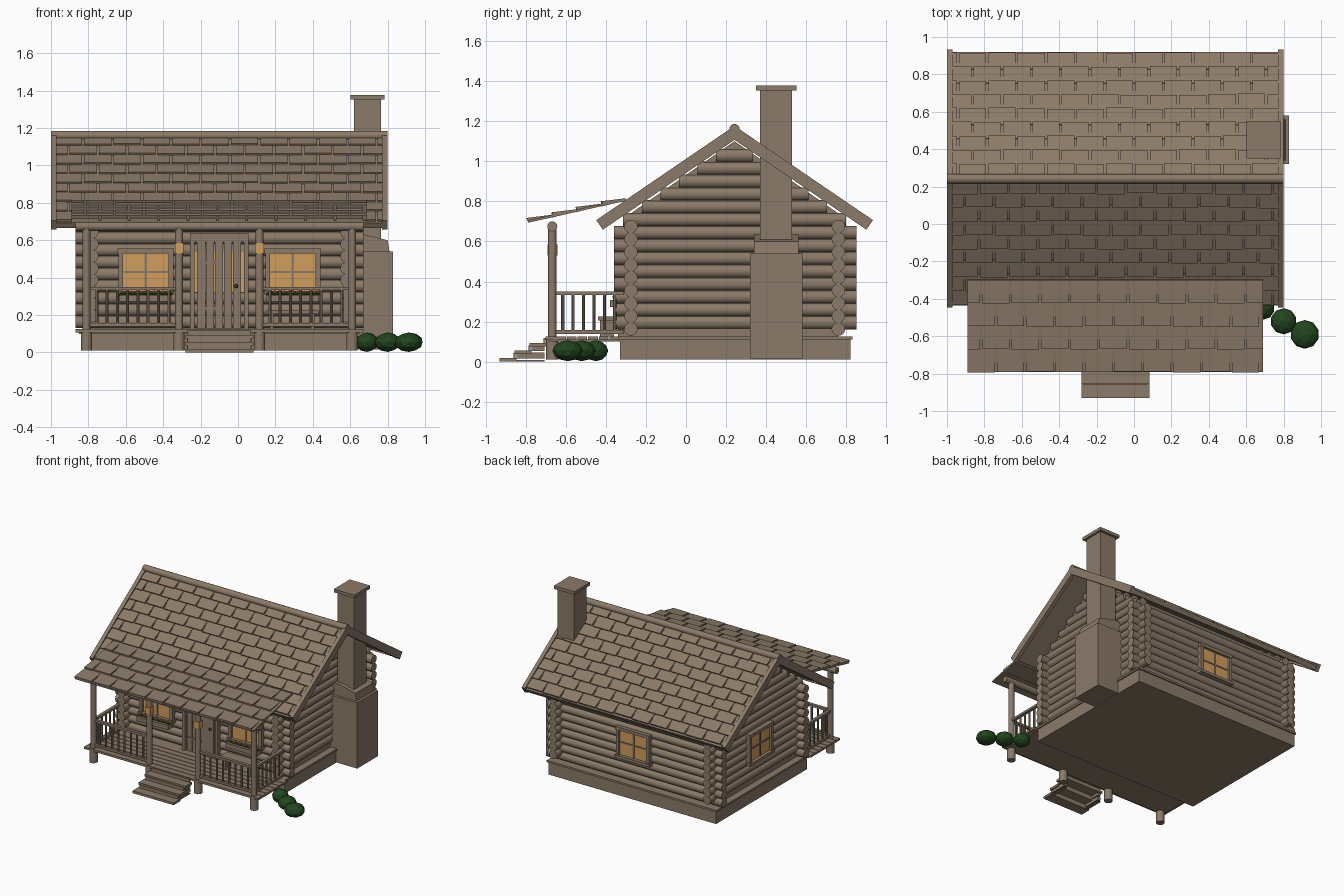
import bpy, bmesh, math, random
from mathutils import Matrix, Vector

random.seed(4)
if "Cube" in bpy.data.objects:
    bpy.data.objects.remove(bpy.data.objects["Cube"])


def material(name, r, g, b):
    m = bpy.data.materials.new(name)
    m.use_nodes = True
    m.diffuse_color = (r, g, b, 1)
    m.node_tree.nodes["Principled BSDF"].inputs["Base Color"].default_value = (r, g, b, 1)
    return m


WOOD = material("weathered brown", .26, .195, .14)
GLOW = material("warm window glow", .64, .34, .11)
GREEN = material("dark leaf green", .016, .06, .013)
ORANGE = material("flower orange", .65, .3, .06)
IRON = material("dark iron", .05, .038, .03)

CX = -.1            # house centre line
WALL = .68          # half distance between side walls
FRONT, BACK, RIDGE = -.275, .76, .242
LOG, STEP = .034, .064
AXES = {"x": Matrix.Rotation(math.pi / 2, 4, "Y"),
        "y": Matrix.Rotation(math.pi / 2, 4, "X"),
        "z": Matrix.Identity(4)}


class Part:
    """Collects simple solids into one mesh object."""

    def __init__(self, name, mat, frame=None):
        self.name, self.mat = name, mat
        self.frame = frame or Matrix.Identity(4)
        self.bm = bmesh.new()

    def box(self, x0, x1, y0, y1, z0, z1, local=None):
        centre = Matrix.Translation(((x0 + x1) / 2, (y0 + y1) / 2, (z0 + z1) / 2))
        size = Matrix.Diagonal((x1 - x0, y1 - y0, z1 - z0, 1))
        bmesh.ops.create_cube(self.bm, size=1, matrix=(local or Matrix.Identity(4)) @ centre @ size)

    def rod(self, axis, a, b, at, r, sides=14):
        """Cylinder from a to b along an axis; at gives the other two coordinates."""
        mid = list(at)
        mid.insert("xyz".index(axis), (a + b) / 2)
        bmesh.ops.create_cone(self.bm, cap_ends=True, segments=sides, radius1=r, radius2=r,
                              depth=b - a, matrix=Matrix.Translation(mid) @ AXES[axis])

    def ball(self, centre, r, detail=1, flat=1):
        bmesh.ops.create_icosphere(self.bm, subdivisions=detail, radius=r,
                                   matrix=Matrix.Translation(centre) @ Matrix.Diagonal((1, 1, flat, 1)))

    def prism(self, outline, axis, a, b):
        """Extrudes a closed outline along x or y."""
        place = (lambda p, t: (t, p[0], p[1])) if axis == "x" else (lambda p, t: (p[0], t, p[1]))
        ends = [[self.bm.verts.new(place(p, t)) for p in outline] for t in (a, b)]
        for ring in ends:
            self.bm.faces.new(ring)
        for i in range(len(outline)):
            j = (i + 1) % len(outline)
            self.bm.faces.new((ends[0][i], ends[0][j], ends[1][j], ends[1][i]))

    def done(self, smooth=False):
        bmesh.ops.recalc_face_normals(self.bm, faces=self.bm.faces)
        self.bm.transform(self.frame)
        mesh = bpy.data.meshes.new(self.name)
        self.bm.to_mesh(mesh)
        self.bm.free()
        mesh.materials.append(self.mat)
        ob = bpy.data.objects.new(self.name, mesh)
        bpy.context.collection.objects.link(ob)
        if smooth:
            bpy.ops.object.select_all(action="DESELECT")
            ob.select_set(True)
            bpy.context.view_layer.objects.active = ob
            bpy.ops.object.shade_smooth_by_angle(angle=.7)
        return ob


# Foundation and wall core behind the logs
p = Part("foundation", WOOD)
p.box(CX - .74, CX + .74, -.33, .82, .01, .11)
p.box(CX - .75, CX + .75, -.34, .83, .11, .125)
p.done()
p = Part("wall_core", WOOD)
p.prism([(FRONT, .12), (BACK, .12), (BACK, .74), (RIDGE, 1.1), (FRONT, .74)],
        "x", CX - WALL - .015, CX + WALL + .015)
p.done()

# Interlocking log walls and stepped gables
p = Part("front_and_back_logs", WOOD)
for y in (FRONT, BACK):
    for i in range(9):
        p.rod("x", CX - .77, CX + .77, (y, .163 + i * STEP), LOG)
p.done(True)
p = Part("side_logs", WOOD)
for x in (CX - WALL, CX + WALL):
    for i in range(8):
        p.rod("y", -.36, .85, (x, .195 + i * STEP), LOG)
    for i in range(6):
        z = .708 + i * STEP
        half = (1.125 - z - LOG) / .69
        p.rod("y", RIDGE - half, RIDGE + half, (x, z), LOG)
p.done(True)


def shingled_slope(name, frame, x0, x1, length, rows, pitch, thick):
    """Roof board with staggered courses; local y runs uphill."""
    base = Part(name + "_boards", WOOD, frame)
    base.box(x0, x1, 0, length, -thick, 0)
    base.done()
    tiles = Part(name + "_shingles", WOOD, frame)
    course = length / rows
    for r in range(rows):
        tilt = Matrix.Translation((0, r * course, 0)) @ Matrix.Rotation(-.1, 4, "X")
        x = x0 - (pitch / 2 if r % 2 else 0)
        while x < x1 - .01:
            a, b = max(x, x0), min(x + pitch - .011, x1)
            if b - a > .01:
                drop = random.uniform(-.004, .004)
                top = min(course * 1.12, length - r * course)
                tiles.box(a, b, drop, top, 0, .013, tilt)
            x += pitch
    tiles.done()


def slope_frame(eave_y, eave_z, ridge_y, ridge_z):
    up = Vector((0, ridge_y - eave_y, ridge_z - eave_z))
    length = up.length
    up.normalize()
    side = Vector((1 if ridge_y > eave_y else -1, 0, 0))
    m = Matrix((side, up, side.cross(up))).transposed().to_4x4()
    m.translation = (CX, eave_y, eave_z)
    return m, length


# Main roof
for name, eave in (("front_roof", -.425), ("back_roof", .91)):
    frame, length = slope_frame(eave, .7, RIDGE, 1.155)
    shingled_slope(name, frame, -.88, .88, length, 9, .157, .025)
    p = Part(name + "_rake_boards", WOOD, frame)
    for s in (-1, 1):
        p.box(s * .885 - .015, s * .885 + .015, -.015, length, -.04, .018)
    p.box(-.88, .88, -.012, .004, -.035, 0)
    p.done()
p = Part("ridge_cap", WOOD)
p.rod("x", CX - .9, CX + .9, (RIDGE, 1.16), .026)
p.done(True)

# Porch roof
frame, length = slope_frame(-.79, .705, -.3, .815)
shingled_slope("porch_roof", frame, -.79, .79, length, 4, .157, .012)

# Chimney
p = Part("chimney", WOOD)
p.box(.57, .83, .32, .58, .015, .54)
p.prism([(.57, .54), (.81, .54), (.8, .6), (.66, .635), (.57, .635)], "y", .34, .56)
p.box(.62, .765, .37, .53, .5, 1.355)
p.box(.602, .783, .35, .55, 1.352, 1.377)
p.done()

# Porch deck, piers, posts and beam
p = Part("porch_deck", WOOD)
for i in range(7):
    y = -.7 + i * .053
    p.box(CX - .77, CX + .77, y, y + .048, .108, .125)
p.box(CX - .75, CX + .75, -.68, -.33, .1, .11)
p.done()
POSTS = [CX + d for d in (-.71, -.215, .215, .71)]
PY = -.667
p = Part("porch_posts", WOOD)
for x in POSTS:
    p.rod("z", .01, .11, (x, PY), .031)
    p.rod("z", .12, .67, (x, PY), .022)
p.rod("x", CX - .77, CX + .77, (PY, .675), .025)
p.done(True)

# Railings
p = Part("porch_railings", WOOD)
for a, b in (POSTS[:2], POSTS[2:]):
    for z in (.148, .342):
        p.box(a, b, PY - .012, PY + .012, z - .009, z + .009)
    for i in range(1, 9):
        p.rod("z", .15, .34, (a + (b - a) * i / 9, PY), .008, 8)
for x in (POSTS[0], POSTS[3]):
    for z in (.148, .342):
        p.box(x - .012, x + .012, PY, -.31, z - .009, z + .009)
    for i in range(1, 7):
        p.rod("z", .15, .34, (x, PY + .052 * i), .008, 8)
p.done(True)

# Entry steps
p = Part("entry_steps", WOOD)
for i in range(3):
    y, z = -.93 + i * .075, .018 + i * .038
    p.box(CX - .182, CX + .182, y, y + .085, z - .018, z)
    for s in (-1, 1):
        p.box(CX + s * .16 - .012, CX + s * .16 + .012, y + .01, -.705, max(z - .04, .002), z - .01)
    p.box(CX - .17, CX + .17, y + .07, y + .08, z - .01, z + .025)
p.done()


# Windows: local -y faces outward, origin at pane centre on the wall face
def window(name, x, y, turn):
    frame = Matrix.Translation((x, y, .43)) @ Matrix.Rotation(turn, 4, "Z")
    p = Part(name + "_glass", GLOW, frame)
    p.box(-.125, .125, -.008, .01, -.105, .105)
    p.done()
    p = Part(name + "_frame", WOOD, frame)
    for s in (-1, 1):
        p.box(s * .134 - .013, s * .134 + .013, -.025, .03, -.11, .125)
    p.box(-.15, .15, -.028, .03, .1, .125)
    p.box(-.155, .155, -.035, .03, -.122, -.1)
    p.box(-.006, .006, -.014, 0, -.105, .105)
    p.box(-.12, .12, -.014, 0, -.006, .006)
    p.done()


FACE = FRONT - LOG
window("front_window_right", CX - .393, FACE, 0)
window("front_window_left", CX + .393, FACE, 0)
window("back_window", CX, BACK + LOG, math.pi)
window("side_window", CX - WALL - LOG, RIDGE, -math.pi / 2)

# Flower boxes under the front windows
for side, x in (("right", CX - .393), ("left", CX + .393)):
    p = Part("flower_box_" + side, WOOD)
    p.box(x - .14, x + .14, FACE - .07, FACE - .01, .272, .308)
    p.done()
    leaves = Part("flower_leaves_" + side, GREEN)
    blooms = Part("flower_blooms_" + side, ORANGE)
    for i in range(12):
        at = x - .13 + i * .0236
        leaves.ball((at, FACE - .04, .31), .014)
        blooms.ball((at + .01, FACE - .05 + .012 * (i % 2), .322), .009)
    leaves.done()
    blooms.done()

# Plank door with sidelight slivers, frame and strap hinges
p = Part("door_sidelights", GLOW)
p.box(CX - .135, CX + .135, FACE - .006, FRONT, .32, .54)
p.done()
p = Part("door_planks", WOOD)
for i in range(5):
    x = CX - .12 + i * .048
    p.box(x, x + .045, FACE - .022, FRONT, .128, .59)
for z in (.235, .48):
    p.box(CX - .115, CX + .01, FACE - .03, FACE - .02, z - .007, z + .007)
p.done()
p = Part("door_frame", WOOD)
for s in (-1, 1):
    p.box(CX + s * .144 - .012, CX + s * .144 + .012, FACE - .03, FRONT, .125, .6)
p.box(CX - .156, CX + .156, FACE - .03, FRONT, .59, .64)
p.done()
p = Part("door_knob", IRON)
p.ball((CX + .09, FACE - .03, .355), .011, 2)
p.done(True)

# Porch bench
p = Part("porch_bench", WOOD)
p.box(CX + .25, CX + .53, -.44, -.35, .205, .225)
for x in (CX + .27, CX + .49):
    p.box(x, x + .02, -.43, -.36, .125, .21)
p.done()

# Lanterns on the middle posts
p = Part("porch_lanterns", GLOW)
for x in POSTS[1:3]:
    p.box(x - .023, x + .023, PY - .025, PY + .025, .53, .585)
p.done()

# Bushes by the porch corner
p = Part("bushes", GREEN)
for x, y, r in ((.69, -.45, .062), (.8, -.52, .07), (.913, -.59, .077)):
    p.ball((x, y, .055), r, 2, .052 / r)
p.done()
